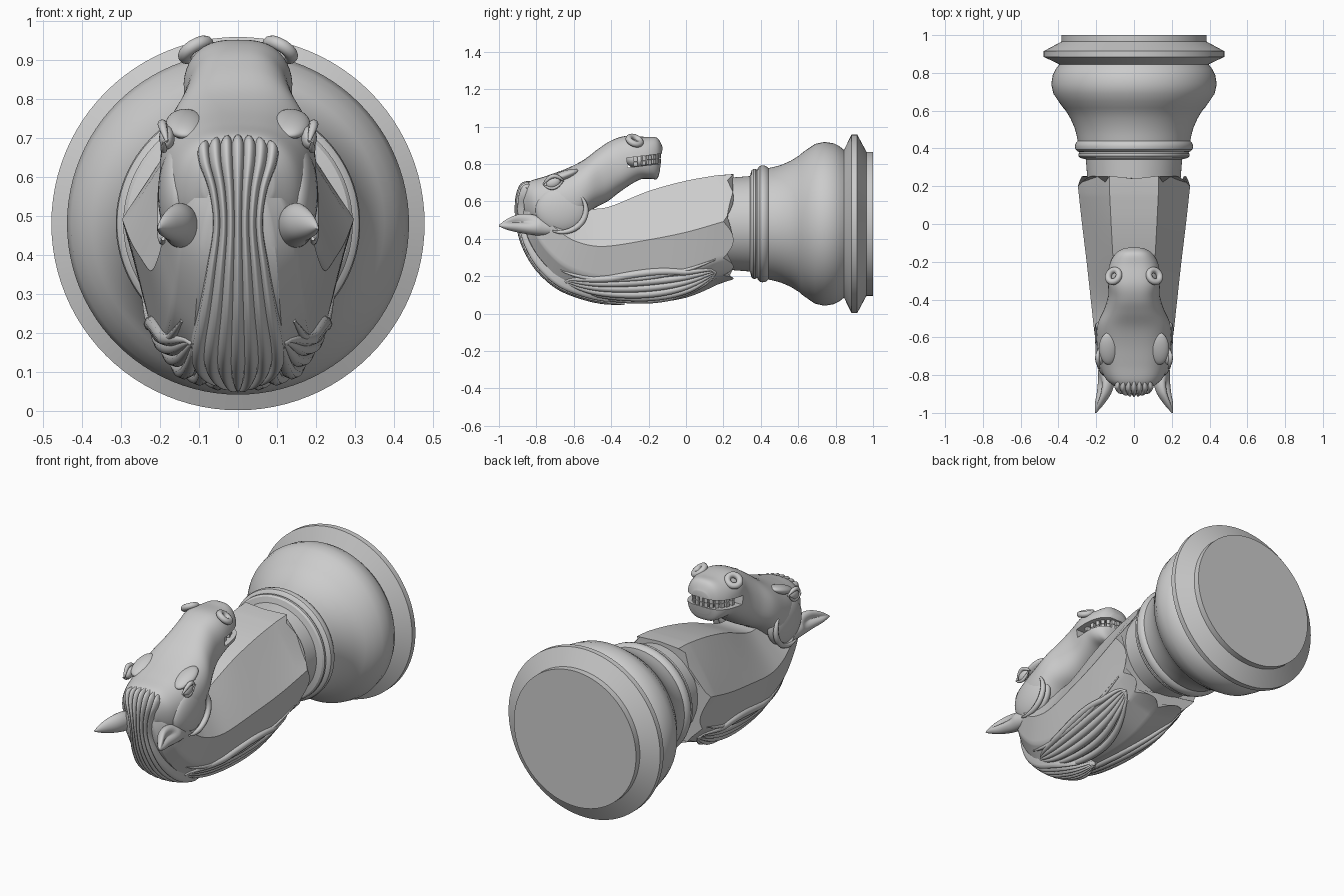
import bpy, math
from math import sin, cos, pi
from mathutils import Vector

if "Cube" in bpy.data.objects:
    bpy.data.objects.remove(bpy.data.objects["Cube"])


def spline(P, t):
    """Catmull-Rom through a list of tuples, t in 0..1"""
    n = len(P) - 1
    i = min(int(t * n), n - 1)
    f = t * n - i
    a, b, c, d = (P[min(max(k, 0), n)] for k in (i - 1, i, i + 1, i + 2))
    return [0.5 * (2 * q + (r - p) * f + (2 * p - 5 * q + 4 * r - s) * f * f
                   + (3 * q - p - 3 * r + s) * f ** 3) for p, q, r, s in zip(a, b, c, d)]


def smooth(ob, angle=30):
    bpy.ops.object.select_all(action='DESELECT')
    ob.select_set(True)
    bpy.context.view_layer.objects.active = ob
    bpy.ops.object.shade_smooth_by_angle(angle=math.radians(angle))
    return ob


def skin(name, rings, closed=True, angle=30):
    """Bridge a list of equal-length point rings into a surface"""
    n = len(rings[0])
    faces = []
    for i in range(len(rings) - 1):
        for j in range(n if closed else n - 1):
            k = (j + 1) % n
            faces.append((i * n + j, i * n + k, (i + 1) * n + k, (i + 1) * n + j))
    if closed:
        faces += [tuple(range(n))[::-1], tuple(range((len(rings) - 1) * n, len(rings) * n))]
    me = bpy.data.meshes.new(name)
    me.from_pydata([tuple(p) for r in rings for p in r], [], faces)
    ob = bpy.data.objects.new(name, me)
    bpy.context.collection.objects.link(ob)
    bpy.context.view_layer.objects.active = ob
    bpy.ops.object.select_all(action='DESELECT')
    ob.select_set(True)
    bpy.ops.object.mode_set(mode='EDIT')
    bpy.ops.mesh.select_all(action='SELECT')
    bpy.ops.mesh.normals_make_consistent(inside=False)
    bpy.ops.object.mode_set(mode='OBJECT')
    return smooth(ob, angle)


def tube(name, pts, radius):
    """Tapered round strand along a path"""
    rings = []
    n = len(pts)
    for i, p in enumerate(pts):
        d = (Vector(pts[min(i + 1, n - 1)]) - Vector(pts[max(i - 1, 0)])).normalized()
        u = d.orthogonal() if abs(d.x) > 0.95 else d.cross(Vector((1, 0, 0)))
        u.normalize()
        w = d.cross(u)
        r = radius * max(0.1, sin(pi * i / (n - 1))) ** 0.5
        rings.append([Vector(p) + r * (cos(a * pi / 4) * u + sin(a * pi / 4) * w) for a in range(8)])
    return skin(name, rings, angle=60)


def ball(name, loc, scale, rot=(0, 0, 0)):
    bpy.ops.mesh.primitive_uv_sphere_add(segments=32, ring_count=16, location=loc, rotation=rot)
    ob = bpy.context.object
    ob.name, ob.scale = name, scale
    return smooth(ob, 60)


# turned base, lathed round the y axis
profile = [(1, .385), (.965, .385), (.915, .478), (.885, .478), (.845, .395), (.82, .415),
           (.79, .43), (.74, .438), (.69, .427), (.65, .4), (.615, .375), (.605, .365), (.56, .337),
           (.51, .315), (.47, .304), (.44, .298), (.435, .303), (.425, .31), (.41, .313), (.395, .31),
           (.385, .3), (.38, .288), (.372, .294), (.36, .294), (.35, .285), (.342, .255), (.15, .24)]
skin("turned_base", [[(r * cos(a * pi / 48), y, .48 + r * sin(a * pi / 48)) for a in range(96)]
                     for y, r in profile])

# faceted neck: stations of top y,z / bottom y,z / half width
NECK = [(.2, .745, .2, .17, .297), (0, .71, 0, .085, .275), (-.2, .655, -.22, .06, .25),
        (-.4, .575, -.48, .085, .225), (-.5, .56, -.66, .15, .21), (-.58, .57, -.77, .25, .195),
        (-.65, .6, -.845, .37, .18), (-.7, .65, -.875, .48, .15), (-.75, .69, -.88, .58, .1)]
SECT = [(0, 1), (.44, 1), (1, .56), (.82, .22), (.55, .06), (0, 0)]


def neck(t, a, side=1):
    ty, tz, by, bz, w = spline(NECK, t)
    i = min(int(a), 4)
    f = a - i
    x, v = (SECT[i][k] * (1 - f) + SECT[i + 1][k] * f for k in (0, 1))
    y = by + (ty - by) * v
    if t < .03:  # scalloped lower border
        y += .055 * abs(sin(pi * a)) if a > 1 else .04 + .015 * a
    return Vector((side * x * w, y, bz + (tz - bz) * v))


ring_a = [(k / 8, 1) for k in range(41)] + [(k / 8, -1) for k in range(39, 0, -1)]
skin("neck", [[neck(i / 64, a, s) for a, s in ring_a] for i in [0] + list(range(2, 65))])

# flowing mane locks on both flanks of the neck
for side in (1, -1):
    for d in (-.95, -.6, -.25, .1, .45, .8):
        path = []
        for k in range(31):
            s = k / 30
            path.append(neck(.035 + .46 * s, 4 + d * max(sin(pi * s), 0) ** .55 - .35 * (1 - s), side))
        tube("mane_lock", path, .021)
    # rolled edge beside the mane
    tube("mane_edge", [neck(.035 + .5 * k / 30, 2.95 + .5 * (k / 30) ** 3, side) for k in range(31)], .014)

# ridged crest running from the forelock over the poll: y, z, half width
CREST = [(-.80, .70, .09), (-.87, .695, .105), (-.9, .64, .10), (-.908, .56, .075), (-.9, .47, .065),
         (-.87, .36, .08), (-.8, .24, .1), (-.69, .14, .12), (-.56, .085, .115), (-.44, .058, .075),
         (-.33, .055, .02)]
rings = []
for i in range(61):
    y, z, w = spline(CREST, i / 60)
    y2, z2, _ = spline(CREST, min(i / 60 + .01, 1))
    y1, z1, _ = spline(CREST, max(i / 60 - .01, 0))
    n = Vector((0, z2 - z1, y1 - y2)).normalized()
    row = []
    for j in range(71):
        s = j / 35 - 1
        h = .02 * abs(sin(3.5 * pi * (s + 1))) ** .7 - .012 - .022 * s * s - (.04 if abs(s) == 1 else 0)
        row.append(Vector((w * s, y, z)) + n * h)
    rings.append(row)
skin("crest_mane", rings, closed=False, angle=50)

# head: stations of top y,z / bottom y,z / half width
HEAD = [(-.875, .66, -.86, .52, .09), (-.84, .705, -.78, .445, .155), (-.75, .735, -.67, .435, .19),
        (-.64, .775, -.57, .48, .2), (-.55, .82, -.5, .555, .19), (-.47, .88, -.42, .6, .155),
        (-.4, .925, -.34, .66, .136), (-.32, .95, -.25, .715, .14), (-.22, .945, -.19, .72, .128),
        (-.155, .94, -.155, .72, .098), (-.125, .89, -.14, .76, .06)]
rings = []
for i in range(61):
    ty, tz, by, bz, w = spline(HEAD, i / 60)
    row = []
    for j in range(48):
        c, s = cos(j * pi / 24), sin(j * pi / 24)
        v = .5 + .5 * math.copysign(abs(s) ** .75, s)
        x = math.copysign(abs(c) ** .7, c) * w * (1 - .12 * max(0, s))
        row.append((x, by + (ty - by) * v, bz + (tz - bz) * v))
    rings.append(row)
head = skin("head", rings, angle=40)

# open mouth
bpy.ops.mesh.primitive_cube_add(size=1, location=(0, -.185, .822), rotation=(.12, 0, 0))
slot = bpy.context.object
slot.name, slot.scale, slot.hide_render = "mouth_cutter", (.5, .26, .052), True
slot.hide_set(True)
cut = head.modifiers.new("mouth", 'BOOLEAN')
cut.object, cut.solver = slot, 'EXACT'
ball("mouth_inside", (0, -.235, .82), (.09, .085, .05))
for row, dz in (("upper_tooth", .014), ("lower_tooth", -.012)):
    for k in range(13):
        a = pi * k / 12
        x, y = .1 * cos(a), -.27 + .125 * sin(a) ** .8
        bpy.ops.mesh.primitive_cube_add(size=1, location=(x, y, .822 + dz + .12 * (y + .185)),
                                        rotation=(0, 0, a + pi / 2))
        tooth = bpy.context.object
        tooth.name, tooth.scale = row, (.02, .023, .025)
        bev = tooth.modifiers.new("round", 'BEVEL')
        bev.width, bev.segments = .1, 2

# paired features of the head
for s in (1, -1):
    ball("cheek", (s * .155, -.665, .555), (.05, .14, .125))
    ball("eye", (s * .182, -.71, .7), (.02, .04, .028), (.4, 0, 0))
    tube("upper_lid", [(s * (.182 + .012 * sin(pi * k / 12)), -.765 + .11 * k / 12,
                        .69 + .035 * sin(pi * k / 12) + .02 * k / 12) for k in range(13)], .012)
    tube("lower_lid", [(s * .19, -.765 + .11 * k / 12,
                        .69 - .03 * sin(pi * k / 12) + .02 * k / 12) for k in range(13)], .009)
    ball("brow", (s * .135, -.66, .735), (.05, .09, .025), (.35, 0, 0))
    tube("jaw_line", [(s * .192, -.67 + .135 * cos(.7 - 2.6 * k / 24) * 1.0,
                       .555 + .12 * sin(.7 - 2.6 * k / 24)) for k in range(25)], .016)
    bpy.ops.mesh.primitive_torus_add(location=(s * .108, -.275, .925), rotation=(-.35, s * .55, 0),
                                     major_radius=.033, minor_radius=.017)
    bpy.context.object.name = "nostril"
    smooth(bpy.context.object, 60)
    # ear, hollowed on its outer face: y, x, z, radius
    EAR = [(-.68, .15, .45, .025), (-.75, .15, .46, .042), (-.82, .148, .475, .055),
           (-.89, .16, .482, .05), (-.95, .183, .478, .032), (-1, .203, .47, .004)]
    rings = []
    for i in range(31):
        y, x, z, r = spline(EAR, i / 30)
        hollow = .75 * sin(pi * min(max((i / 30 - .3) / .68, 0), 1))
        row = []
        for j in range(32):
            a = j * pi / 16
            q = r * (1 - hollow * max(0, cos(a - .5)) ** 5)
            row.append((s * (x + .85 * q * cos(a)), y, z + q * sin(a)))
        rings.append(row)
    skin("ear", rings, angle=50)
